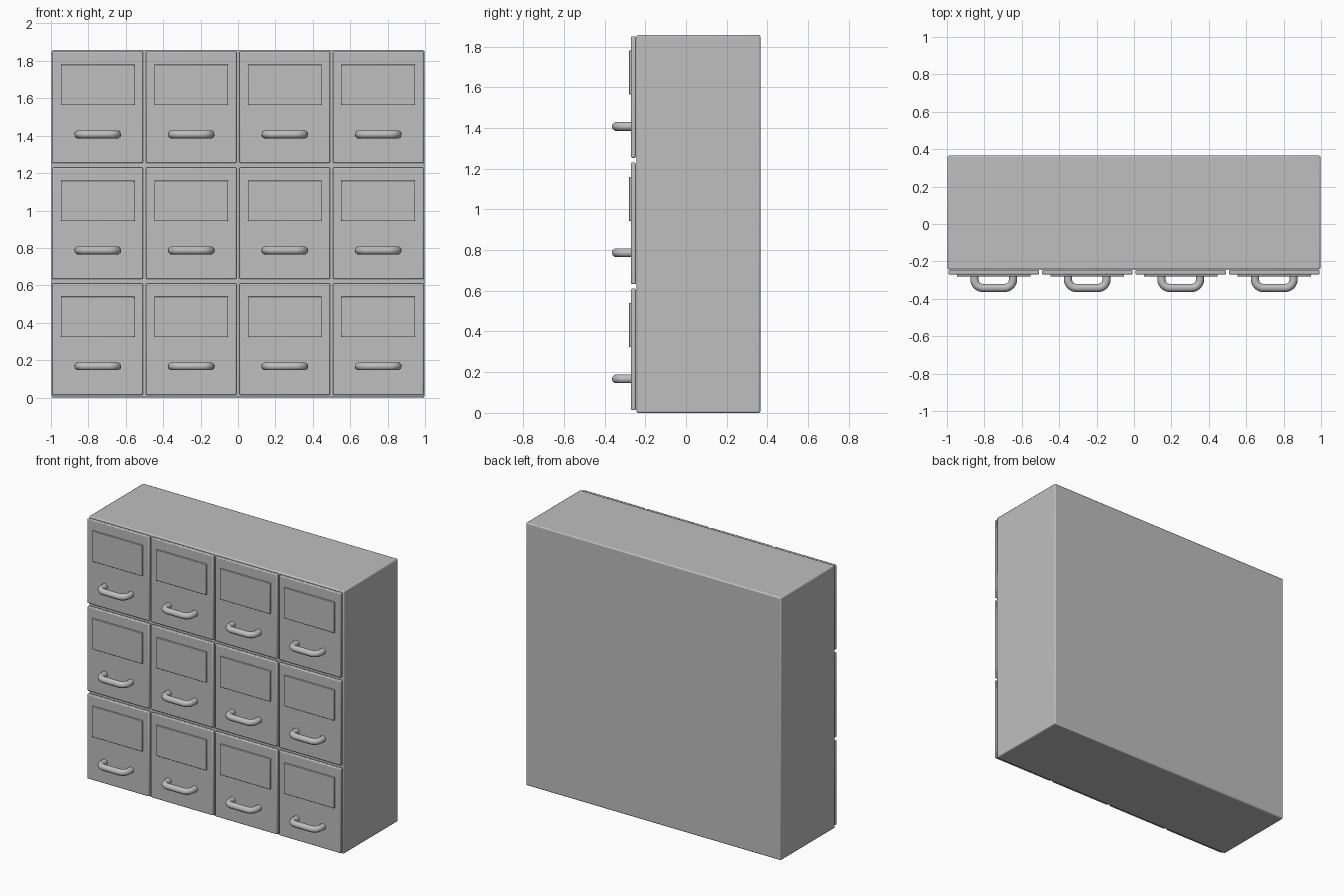
import bpy
import math
from mathutils import Vector

if "Cube" in bpy.data.objects:
    bpy.data.objects.remove(bpy.data.objects["Cube"], do_unlink=True)

grey = bpy.data.materials.new("cabinet_grey")
grey.use_nodes = True
GREY = (0.52, 0.52, 0.52, 1)
grey.diffuse_color = GREY
grey.node_tree.nodes["Principled BSDF"].inputs["Base Color"].default_value = GREY


def smooth(obj, degrees):
    bpy.ops.object.select_all(action="DESELECT")
    obj.select_set(True)
    bpy.context.view_layer.objects.active = obj
    bpy.ops.object.shade_smooth_by_angle(angle=math.radians(degrees))


def box(name, low, high, bevel):
    """Rounded box between two opposite corners."""
    low, high = Vector(low), Vector(high)
    bpy.ops.mesh.primitive_cube_add(size=1, location=(low + high) / 2)
    obj = bpy.context.object
    obj.name = name
    obj.scale = high - low
    bpy.ops.object.transform_apply(location=False, rotation=False, scale=True)
    obj.data.materials.append(grey)
    mod = obj.modifiers.new("rounded_edges", "BEVEL")
    mod.width = bevel
    mod.segments = 2
    smooth(obj, 40)
    return obj


def handle_mesh():
    """Round bar swept along a U-shaped path with rounded corners."""
    half, back, front, corner = 0.103, -0.262, -0.342, 0.045
    path = [Vector((-half, back, 0))]
    for side, start in ((-1, 180), (1, 270)):
        centre = Vector((side * (half - corner), front + corner, 0))
        for i in range(7):
            a = math.radians(start + i * 15)
            path.append(centre + corner * Vector((math.cos(a), math.sin(a), 0)))
    path.append(Vector((half, back, 0)))

    curve = bpy.data.curves.new("handle_path", "CURVE")
    curve.dimensions = "3D"
    curve.bevel_depth = 0.022
    curve.bevel_resolution = 3
    curve.use_fill_caps = True
    spline = curve.splines.new("POLY")
    spline.points.add(len(path) - 1)
    for point, co in zip(spline.points, path):
        point.co = (*co, 1)
    temp = bpy.data.objects.new("handle_path", curve)
    bpy.context.collection.objects.link(temp)
    bpy.context.view_layer.update()
    mesh = bpy.data.meshes.new_from_object(temp.evaluated_get(bpy.context.evaluated_depsgraph_get()))
    bpy.data.objects.remove(temp, do_unlink=True)
    mesh.materials.clear()
    mesh.materials.append(grey)
    return mesh


# Cabinet body
box("cabinet_body", (-0.997, -0.243, 0), (0.997, 0.365, 1.857), 0.008)

# Drawers: front panel, raised label plate and handle
bar = handle_mesh()
for row in range(3):
    for col in range(4):
        x = -0.75 + 0.5 * col
        z = 0.62 * row
        tag = f"{row + 1}_{col + 1}"
        box(f"drawer_front_{tag}", (x - 0.242, -0.27, z + 0.013),
            (x + 0.242, -0.246, z + 0.61), 0.006)
        box(f"label_plate_{tag}", (x - 0.197, -0.28, z + 0.323),
            (x + 0.197, -0.262, z + 0.54), 0.003)
        handle = bpy.data.objects.new(f"drawer_handle_{tag}", bar)
        handle.location = (x, 0, z + 0.167)
        bpy.context.collection.objects.link(handle)
        smooth(handle, 50)
